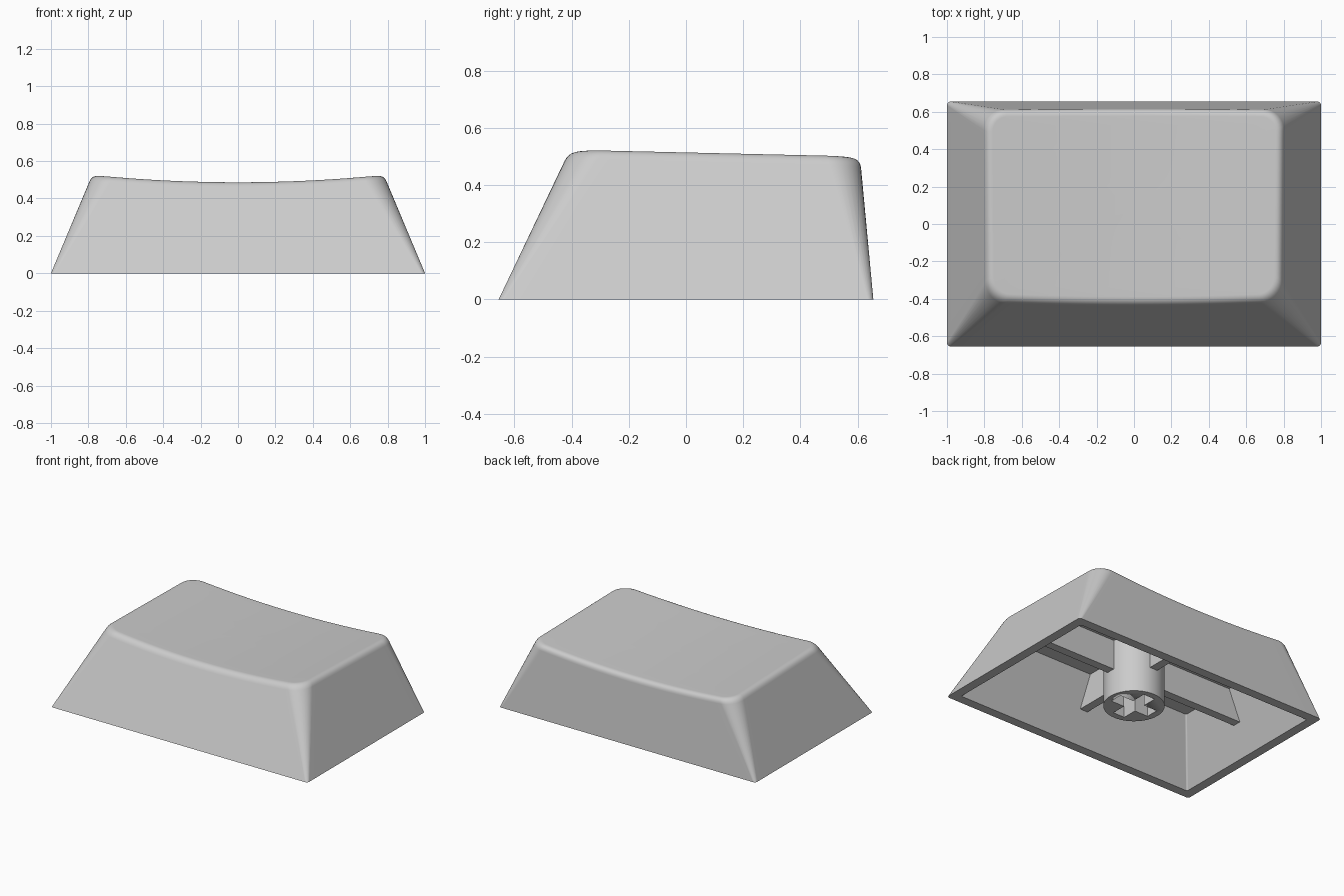
import bpy, bmesh, math
from mathutils import Matrix, Vector

cube = bpy.data.objects.get("Cube")
if cube:
    bpy.data.objects.remove(cube, do_unlink=True)

plastic = bpy.data.materials.new("light_grey_plastic")
plastic.use_nodes = True
GREY = (0.6, 0.6, 0.6, 1)
plastic.diffuse_color = GREY
plastic.node_tree.nodes["Principled BSDF"].inputs["Base Color"].default_value = GREY

HEIGHT = 0.525     # height at which the top outline is given
WALL = 0.065
CEILING = 0.41
CORNER_STEPS, SIDE_STEPS = 8, 16


def make_object(name, bm, angle=30):
    bmesh.ops.recalc_face_normals(bm, faces=bm.faces)
    mesh = bpy.data.meshes.new(name)
    bm.to_mesh(mesh)
    bm.free()
    mesh.materials.append(plastic)
    obj = bpy.data.objects.new(name, mesh)
    bpy.context.collection.objects.link(obj)
    bpy.ops.object.select_all(action='DESELECT')
    obj.select_set(True)
    bpy.context.view_layer.objects.active = obj
    bpy.ops.object.shade_smooth_by_angle(angle=math.radians(angle))
    return obj


def lerp(a, b, t):
    return a + (b - a) * t


def outline(z, inset=0.0, radius=None):
    """Rounded rectangle of the tapering body at height z."""
    t = z / HEIGHT
    hx = lerp(1.0, 0.78, t) - inset
    front = lerp(-0.655, -0.405, t) + inset
    back = lerp(0.655, 0.606, t) - inset
    r = radius or max(lerp(0.02, 0.12, t) - inset, 0.01)
    corners = [(hx - r, back - r), (-hx + r, back - r),
               (-hx + r, front + r), (hx - r, front + r)]
    arcs = []
    for i, (cx, cy) in enumerate(corners):
        angles = [(i + k / CORNER_STEPS) * math.pi / 2 for k in range(CORNER_STEPS + 1)]
        arcs.append([Vector((cx + r * math.cos(a), cy + r * math.sin(a), z)) for a in angles])
    points = []
    for i, arc in enumerate(arcs):
        following = arcs[(i + 1) % 4][0]
        points += arc
        points += [arc[-1].lerp(following, k / SIDE_STEPS) for k in range(1, SIDE_STEPS)]
    return points


def dish(p):
    """Height of the scooped, gently sloping top."""
    return 0.477 + 0.04 * (p.x / 0.785) ** 2 - 0.024 * p.y


def on_dish(drop=0.0, inset=0.0):
    """Outline where the walls meet the dish, or a little below it."""
    points = []
    for i, p in enumerate(outline(HEIGHT)):
        for _ in range(3):
            p = outline(dish(p) - drop, inset)[i]
        points.append(Vector((p.x, p.y, dish(p) - drop)))
    return points


# Hollow cap: ceiling, inner walls, rim, outer walls, rounded edge, dished top
rings = [outline(CEILING, WALL, 0.01), outline(0, WALL, 0.01), outline(0)]
wall_end, edge, top_start = on_dish(drop=0.035), on_dish(), on_dish(inset=0.035)
for k in range(7):
    t = k / 6
    rings.append([a.lerp(b, t).lerp(b.lerp(c, t), t)
                  for a, b, c in zip(wall_end, edge, top_start)])
middle = Vector((0, 0.1, 0))
for scale in (0.9, 0.75, 0.6, 0.45, 0.3, 0.15, 0.03):
    ring = []
    for p in top_start:
        q = middle.lerp(p, scale)
        q.z = dish(q)
        ring.append(q)
    rings.append(ring)

bm = bmesh.new()
loops = [[bm.verts.new(p) for p in ring] for ring in rings]
for lower, upper in zip(loops, loops[1:]):
    for i in range(len(lower)):
        j = (i + 1) % len(lower)
        bm.faces.new((lower[i], lower[j], upper[j], upper[i]))
bm.faces.new(loops[0])
bm.faces.new(loops[-1])
cap = make_object("cap_shell", bm)
weighted = cap.modifiers.new("even_shading", 'WEIGHTED_NORMAL')
weighted.keep_sharp = True

# Round stem with a cross-shaped socket
STEM_BOTTOM, STEM_TOP, STEM_RADIUS = 0.015, 0.43, 0.195
bm = bmesh.new()
bmesh.ops.create_cone(bm, cap_ends=True, segments=48, radius1=STEM_RADIUS, radius2=STEM_RADIUS,
                      depth=STEM_TOP - STEM_BOTTOM,
                      matrix=Matrix.Translation((0, 0, (STEM_TOP + STEM_BOTTOM) / 2)))
stem = make_object("stem", bm)
for size in ((0.3, 0.09, 0.6), (0.09, 0.3, 0.6)):
    bm = bmesh.new()
    bmesh.ops.create_cube(bm, size=1, matrix=Matrix.Diagonal((*size, 1)))
    cutter = make_object("socket_cutter", bm)
    cutter.hide_render = True
    cut = stem.modifiers.new("socket", 'BOOLEAN')
    cut.operation = 'DIFFERENCE'
    cut.solver = 'EXACT'
    cut.object = cutter
    bpy.context.view_layer.objects.active = stem
    bpy.ops.object.modifier_apply(modifier=cut.name)
    bpy.data.objects.remove(cutter, do_unlink=True)


# Ribs from the stem to each wall, with ends sloped like the wall
def rib(name, turn, low_end, high_end):
    bm = bmesh.new()
    profile = [(0.185, 0.2), (low_end, 0.2), (high_end, 0.43), (0.185, 0.43)]
    face = bm.faces.new([bm.verts.new((x, -0.03, z)) for x, z in profile])
    extruded = bmesh.ops.extrude_face_region(bm, geom=[face])
    moved = [v for v in extruded["geom"] if isinstance(v, bmesh.types.BMVert)]
    bmesh.ops.translate(bm, verts=moved, vec=(0, 0.06, 0))
    bmesh.ops.rotate(bm, verts=bm.verts, matrix=Matrix.Rotation(math.radians(turn), 3, 'Z'))
    make_object(name, bm)


rib("left_rib", 0, 0.88, 0.79)
rib("back_rib", 90, 0.6, 0.58)
rib("right_rib", 180, 0.88, 0.79)
rib("front_rib", 270, 0.525, 0.42)
